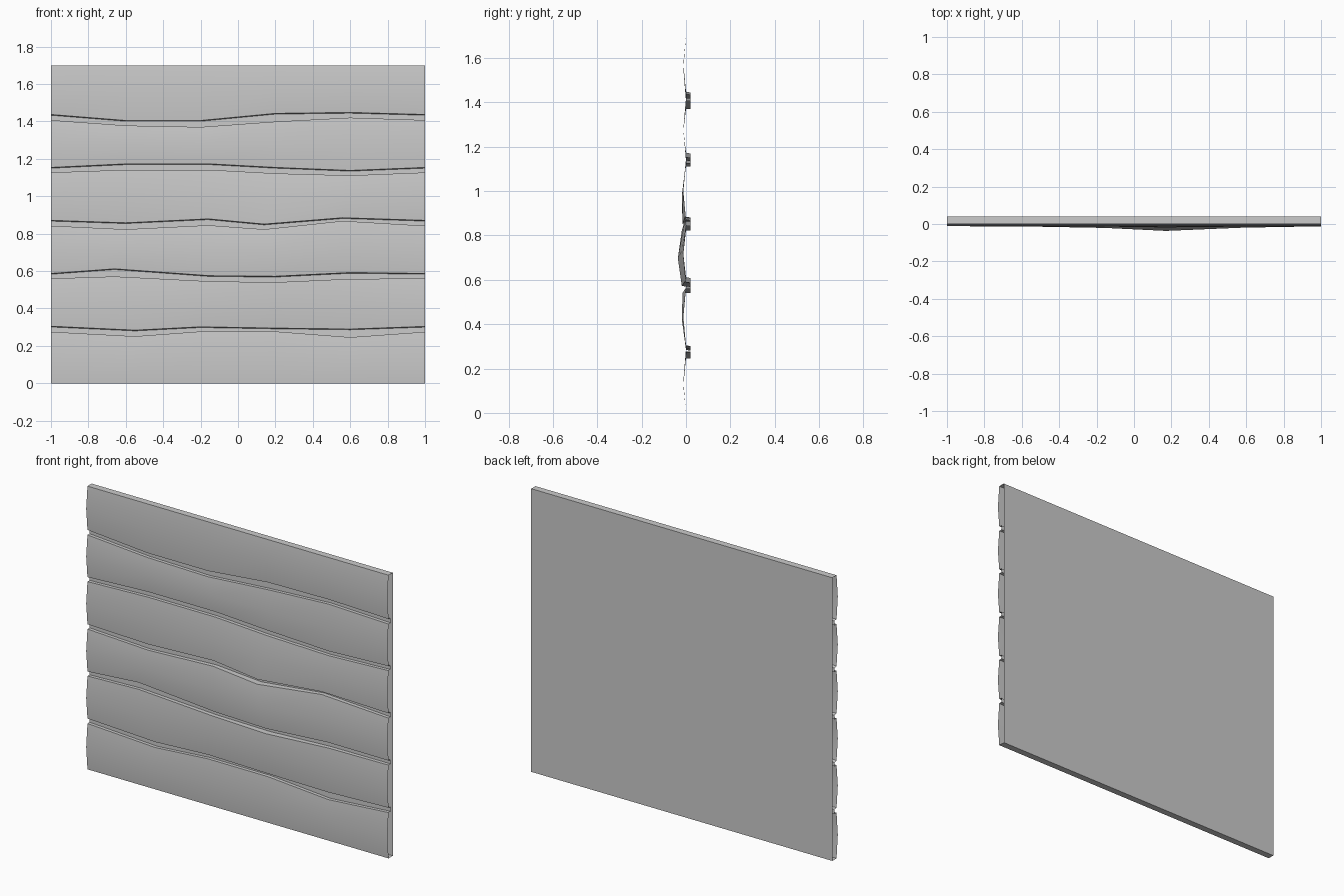
import bpy, math

if "Cube" in bpy.data.objects:
    bpy.data.objects.remove(bpy.data.objects["Cube"])

H, BACK, FLOOR = 1.7, 0.04, 0.02   # height, back plane, groove floor
COLS = [-1, -0.6, -0.2, 0.2, 0.6, 1]

# Groove lines, bottom to top: x stations, lower edge z, upper edge z
GROOVES = [
    ([-1, -.55, -.2, .2, .6, 1], [.275, .251, .277, .277, .246, .275], [.305, .284, .302, .295, .290, .304]),
    ([-1, -.66, -.15, .2, .6, 1], [.560, .571, .545, .540, .558, .560], [.587, .612, .575, .572, .592, .587]),
    ([-1, -.6, -.16, .14, .56, 1], [.842, .823, .845, .823, .868, .842], [.871, .858, .879, .851, .885, .871]),
    ([-1, -.6, -.15, .2, .6, 1], [1.127, 1.141, 1.141, 1.122, 1.111, 1.127], [1.154, 1.173, 1.173, 1.154, 1.138, 1.154]),
    ([-1, -.6, -.2, .2, .6, 1], [1.407, 1.378, 1.370, 1.399, 1.420, 1.407], [1.437, 1.405, 1.405, 1.443, 1.448, 1.437]),
]


def skin(name, rows):
    """Join rows of points with quads; row order runs up the front."""
    n = len(rows[0])
    verts = [p for row in rows for p in row]
    faces = [(r * n + c, r * n + c + 1, (r + 1) * n + c + 1, (r + 1) * n + c)
             for r in range(len(rows) - 1) for c in range(n - 1)]
    mesh = bpy.data.meshes.new(name)
    mesh.from_pydata(verts, [], faces)
    obj = bpy.data.objects.new(name, mesh)
    bpy.context.collection.objects.link(obj)
    bpy.ops.object.select_all(action='DESELECT')
    obj.select_set(True)
    bpy.context.view_layer.objects.active = obj
    bpy.ops.object.shade_smooth_by_angle(angle=math.radians(35))
    return obj


def surface(x, z, base):
    """Front point with the broad swelling right of centre."""
    swell = 0.025 * math.exp(-((x - .2) / .35) ** 2 - ((z - .7) / .24) ** 2)
    return (x, base - swell, z)


def row(xs, zs, base):
    return [surface(x, z, base) for x, z in zip(xs, zs)]


def flat(xs, zs, y):
    return [(x, y, z) for x, z in zip(xs, zs)]


# Wavy planks separated by sunken grooves
bounds = [(COLS, None, [0] * 6)] + GROOVES + [(COLS, [H] * 6, None)]
rows = []
for (xa, _, za), (xb, zb, top) in zip(bounds, bounds[1:]):
    xm = [(a + b) / 2 for a, b in zip(xa, xb)]
    zm = [(a + b) / 2 for a, b in zip(za, zb)]
    rows += [row(xa, za, 0), row(xm, zm, -0.012), row(xb, zb, 0)]
    if top:
        rows += [flat(xb, zb, FLOOR), flat(xb, [z - .004 for z in top], FLOOR)]
skin("wavy_planks", rows)

# Top edge, flat back and bottom edge, ends left open
skin("back_panel", [flat(COLS, [z] * 6, y)
                    for y, z in ((0, H), (BACK, H), (BACK, 0), (0, 0))])
